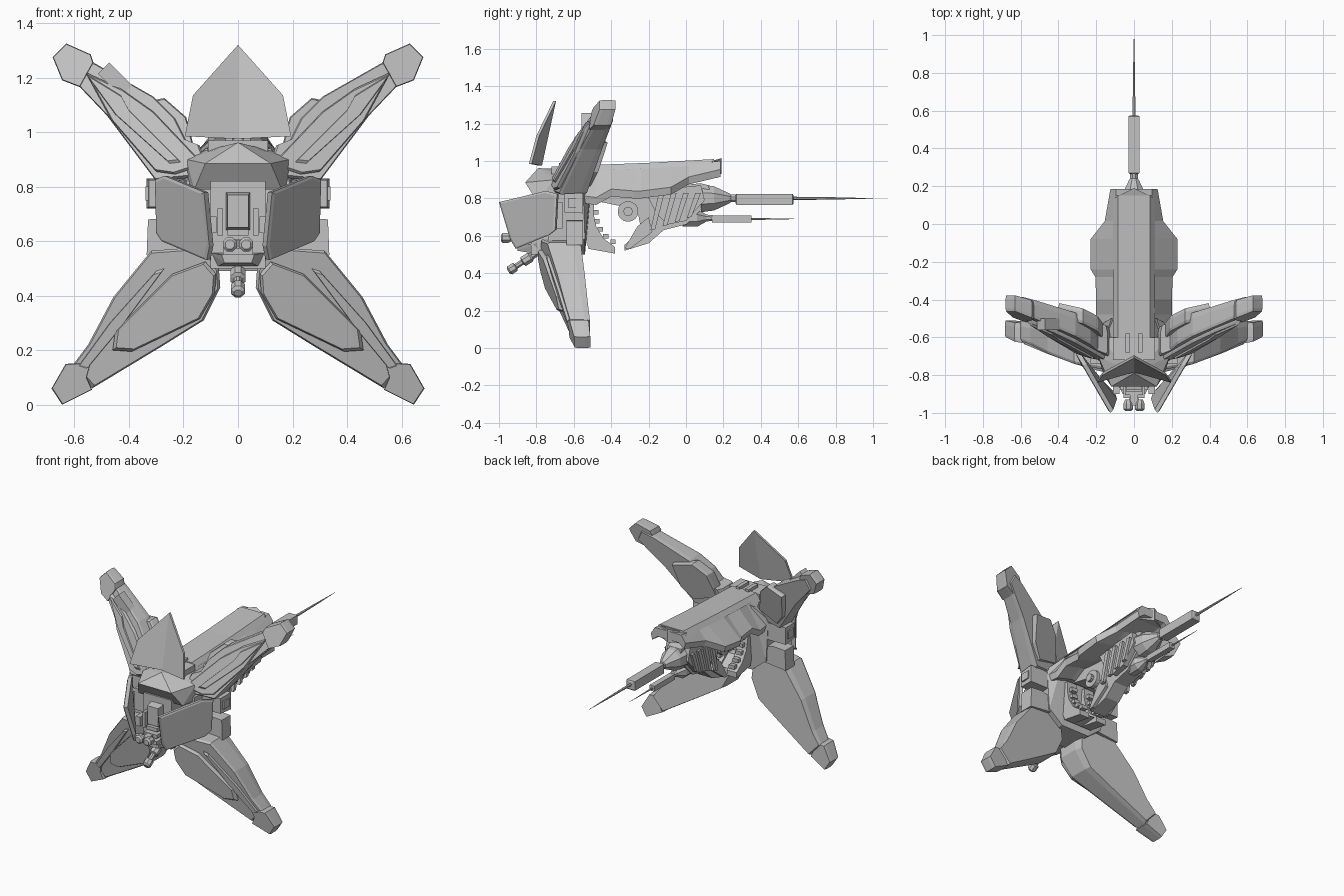
import bpy, bmesh, math
from mathutils import Vector

cube = bpy.data.objects.get("Cube")
if cube:
    bpy.data.objects.remove(cube, do_unlink=True)

grey = bpy.data.materials.new("hull_grey")
grey.use_nodes = True
grey.diffuse_color = (0.54, 0.54, 0.54, 1)
grey.node_tree.nodes["Principled BSDF"].inputs["Base Color"].default_value = (0.54, 0.54, 0.54, 1)


def finish(name, bm, mirror=False):
    bmesh.ops.recalc_face_normals(bm, faces=bm.faces[:])
    me = bpy.data.meshes.new(name)
    bm.to_mesh(me)
    bm.free()
    me.materials.append(grey)
    ob = bpy.data.objects.new(name, me)
    bpy.context.collection.objects.link(ob)
    if mirror:
        ob.modifiers.new("Mirror", 'MIRROR')
    return ob


def loft(name, rings, mirror=False):
    """Join rings of equal point count and cap both ends."""
    bm = bmesh.new()
    vs = [[bm.verts.new(p) for p in r] for r in rings]
    n = len(rings[0])
    for a, b in zip(vs, vs[1:]):
        for i in range(n):
            j = (i + 1) % n
            bm.faces.new((a[i], a[j], b[j], b[i]))
    bm.faces.new(vs[0])
    bm.faces.new(vs[-1])
    return finish(name, bm, mirror)


def convex(name, pts, mirror=False):
    bm = bmesh.new()
    for p in pts:
        bm.verts.new(p)
    bmesh.ops.convex_hull(bm, input=bm.verts[:])
    return finish(name, bm, mirror)


def box(name, x, y, z, mirror=False, taper=1.0):
    """Box from ranges; taper shrinks the front end."""
    cx, cz = sum(x) / 2, sum(z) / 2
    ring = [(x[0], z[0]), (x[1], z[0]), (x[1], z[1]), (x[0], z[1])]
    return loft(name, [[(cx + (a - cx) * taper, y[0], cz + (b - cz) * taper) for a, b in ring],
                       [(a, y[1], b) for a, b in ring]], mirror)


def plate(name, yz, x0, x1, mirror=False):
    return loft(name, [[(x, y, z) for y, z in yz] for x in (x0, x1)], mirror)


def tube(name, prof, z, sides, x=0.0, mirror=False):
    """Lathe of (y, radius) steps along y."""
    ang = [math.tau * (i + 0.5) / sides for i in range(sides)]
    return loft(name, [[(x + r * math.cos(a), y, z + r * math.sin(a)) for a in ang]
                       for y, r in prof], mirror)


def slab(name, outline, front, thick, raise_by=0.0, edge=0.015, inset=0.96):
    """Bevelled plate whose front lies on a sloped plane."""
    cx = sum(p[0] for p in outline) / len(outline)
    cz = sum(p[1] for p in outline) / len(outline)

    def ring(k, dy):
        pts = [(cx + (x - cx) * k, cz + (z - cz) * k) for x, z in outline]
        return [(x, front(x, z) - raise_by + dy(x, z), z) for x, z in pts]
    return loft(name, [ring(inset, lambda x, z: 0), ring(1, lambda x, z: edge),
                       ring(1, lambda x, z: thick(x, z) * 0.75), ring(inset, thick)], True)


# Upper arms
def up_s(x, z):
    return (x + z - 0.98) * 0.707


def up_front(x, z):
    return -0.72 + 0.39 * up_s(x, z)


def up_thick(x, z):
    return 0.16 - 0.11 * up_s(x, z)


slab("upper_arm", [(.10, .84), (.14, .95), (.19, .97), (.23, 1.05), (.31, 1.13), (.53, 1.255), (.60, 1.28),
                   (.63, 1.22), (.58, 1.165), (.48, 1.06), (.30, .82)], up_front, up_thick)
slab("upper_arm_tip", [(.53, 1.255), (.54, 1.285), (.63, 1.325), (.68, 1.275), (.645, 1.19), (.58, 1.165)],
     up_front, up_thick, 0.01)
slab("upper_arm_panel", [(.56, 1.22), (.43, 1.16), (.31, 1.075), (.125, .88), (.23, .845), (.30, .855),
                         (.465, 1.045)], up_front, lambda x, z: .05, .02, .012, .95)
slab("upper_arm_rib", [(.56, 1.215), (.43, 1.135), (.40, 1.08), (.21, .89), (.25, .885), (.45, 1.065)],
     up_front, lambda x, z: .04, .03, .008, .94)
slab("upper_arm_back_plate", [(.15, .90), (.19, 1.055), (.27, 1.125), (.40, 1.10), (.37, .94), (.30, .86)],
     lambda x, z: up_front(x, z) + .08, lambda x, z: .08)
convex("arm_sensor_block", [(-.50 + a * .7 + b * .7, y, 1.20 - a * .7 + b * .7) for a in (-.02, .14)
                            for b in (0, .06) for y in (-.56, -.50)])


# Lower arms
def low_s(x, z):
    return (x - z + 0.35) * 0.707


def low_front(x, z):
    return -0.76 + 0.25 * low_s(x, z)


def low_thick(x, z):
    return 0.19 - 0.15 * low_s(x, z)


slab("lower_arm", [(.07, .50), (.12, .58), (.318, .565), (.457, .395), (.55, .22), (.61, .14),
                   (.535, .06), (.27, .22), (.125, .31), (.065, .43)], low_front, low_thick)
slab("lower_arm_tip", [(.54, .155), (.632, .15), (.684, .06), (.645, 0), (.535, .055), (.555, .10)],
     low_front, low_thick, 0.01)
slab("lower_arm_panel", [(.08, .48), (.12, .525), (.24, .48), (.45, .27), (.46, .20), (.39, .195),
                         (.14, .315), (.085, .41)], low_front, lambda x, z: .06, .025, .015, .94)
slab("lower_arm_rib", [(.27, .50), (.30, .49), (.47, .30), (.59, .135), (.56, .125), (.44, .27)],
     low_front, lambda x, z: .04, .015, .01, .93)

# Floating crest with a folded centre line
crest = [(0, -.71, 1.32), (.165, -.80, 1.135), (.195, -.84, .985), (0, -.785, .975)]
for side in (1, -1):
    loft("crest_half", [[(side * x, y + d, z) for x, y, z in crest] for d in (0, .015)])

# Hub, collar and shoulder pods
convex("hub", [(s * x, y, z) for s in (1, -1) for x, y, z in
               [(.19, -.72, .82), (.21, -.55, .85), (.17, -.74, .56), (.20, -.54, .58),
                (.09, -.72, .49), (.10, -.54, .50), (.12, -.5, .94)]])
convex("collar", [(0, -.79, .962), (0, -.86, .885), (0, -.55, .95)] +
       [(s * x, y, z) for s in (1, -1) for x, y, z in
        [(.19, -.70, .90), (.12, -.86, .885), (.17, -.62, .92), (.16, -.80, .79), (.20, -.60, .80)]])
box("shoulder_pod", (.18, .335), (-.65, -.55), (.72, .83), True, .9)
box("shoulder_pod_rim", (.28, .34), (-.63, -.57), (.75, .80), True)
convex("hip_pod", [(x, y, z) for y in (-.64, -.55) for x, z in
                   [(.15, .57), (.335, .55), (.33, .68), (.25, .685), (.15, .66)]], True)
box("neck_vent", (.02, .045), (-.68, -.58), (.93, .99), True)
box("neck_bridge", (-.11, .11), (-.72, -.6), (.90, .97))

# Side shields
shield = [(.125, -1.0, .78), (.27, -.75, .84), (.305, -.69, .825), (.30, -.70, .63),
          (.28, -.74, .60), (.115, -.91, .53), (.105, -.94, .58)]
mid = sum((Vector(p) for p in shield), Vector()) / len(shield)
inward = Vector((-.83, .56, .1)) * .022
loft("side_shield", [[mid + (Vector(p) - mid) * k + inward * d for p in shield]
                     for k, d in ((.93, -.2), (1, 0), (.97, 1))], True)
box("shield_hinge", (.14, .23), (-.74, -.66), (.64, .78), True)

# Cockpit and chin
box("cockpit_back", (-.10, .10), (-.83, -.70), (.50, .82))
box("cockpit_seat", (-.045, .045), (-.88, -.82), (.64, .78), taper=.85)
box("cockpit_post", (.055, .075), (-.88, -.82), (.62, .72), True)
box("cockpit_console", (.078, .11), (-.90, -.82), (.63, .69), True)
convex("chin", [(s * x, y, z) for s in (1, -1) for x, y, z in
                [(.11, -.80, .56), (.06, -.90, .55), (.05, -.90, .52), (.09, -.78, .50)]])
for i in range(3):
    box("jaw_bar", (-.055 + i * .008, .055 - i * .008), (-.92 + i * .015, -.82),
        (.55 + i * .035, .573 + i * .035))
box("muzzle_link", (-.02, .02), (-.96, -.85), (.58, .605))
tube("muzzle", [(-.99, .018), (-.98, .028), (-.95, .028), (-.93, .018)], .588, 8, .03, True)
gun = tube("chin_gun", [(-.12, .015), (-.11, .027), (-.075, .027), (-.07, .016), (-.03, .016),
                        (-.025, .03), (.02, .03), (.03, .02), (.09, .02)], 0, 8)
gun.rotation_euler.x = math.radians(33)
gun.location = (0, -.85, .475)

# Long rear hull
shell = [(-.60, .10, .95, .20, .78), (-.48, .10, .952, .20, .765), (-.40, .10, .954, .20, .81),
         (-.28, .10, .957, .205, .80), (-.24, .10, .96, .23, .80), (-.08, .10, .97, .23, .82),
         (.015, .10, .98, .155, .875), (.185, .095, 1.0, .125, .915)]
loft("rear_hull", [[(xt, y, zt), (xs, y, zb + .04), (xs - .01, y, zb), (xt * .8, y, zb + .03),
                    (-xt * .8, y, zb + .03), (.01 - xs, y, zb), (-xs, y, zb + .04), (-xt, y, zt)]
                   for y, xt, zt, xs, zb in shell])
loft("hull_spine", [[(.11, y, z - .03), (.085, y, z), (-.085, y, z), (-.11, y, z - .03)]
                    for y, z in ((-.6, .975), (-.2, .99), (.15, 1.01))])
convex("spine_point", [(0, .19, 1.015), (0, .19, .93)] +
       [(s, .14, z) for s in (.1, -.1) for z in (.93, 1.0)])

# Machinery under the hull
plate("engine_core", [(-.5, .84), (.08, .88), (.12, .87), (.14, .80), (.10, .76), (0, .66), (-.12, .63),
                      (-.20, .56), (-.33, .52), (-.33, .55), (-.24, .63), (-.26, .74), (-.5, .79)], -.05, .05)
plate("engine_cheek", [(-.22, .84), (.08, .87), (.10, .79), (.0, .68), (-.10, .66), (-.16, .72)],
      .05, .085, True)
for i in range(4):
    y = -.19 + i * .065
    plate("engine_rib", [(y, .63 + i * .022), (y + .025, .635 + i * .022), (y + .075, .83), (y + .045, .83)],
          .08, .10, True)
plate("front_claw", [(-.53, .78), (-.49, .78), (-.495, .72), (-.48, .65), (-.44, .585), (-.38, .54),
                     (-.38, .505), (-.52, .53), (-.545, .60)], .03, .10, True)
plate("claw_bridge", [(-.54, .60), (-.48, .60), (-.40, .54), (-.52, .53)], -.05, .05)
plate("rear_claw", [(-.33, .53), (-.30, .53), (-.18, .62), (-.20, .70), (-.26, .65)], .03, .07, True)


def wheel(name, radius, x0, x1, sides):
    plate(name, [(-.31 + radius * math.cos(math.tau * i / sides), .73 + radius * math.sin(math.tau * i / sides))
                 for i in range(sides)], x0, x1, True)


wheel("gear_disc", .055, .04, .07, 16)
wheel("gear_hub", .025, .07, .09, 10)

# Teeth along the inner edge of the front claw
for i in range(5):
    a = math.radians(178 + i * 16)
    y, z = -.31 + .172 * math.cos(a), .72 + .172 * math.sin(a)
    box("claw_tooth", (.045, .085), (y - .014, y + .014), (z - .012, z + .012), True)

# Rear lances
tube("upper_lance", [(.08, .08), (.15, .07), (.23, .03), (.24, .022), (.27, .022)], .80, 8)
tube("upper_lance_barrel", [(.265, .03), (.27, .042), (.57, .042), (.575, .03)], .795, 4)
tube("upper_spike", [(.57, .009), (.80, .006), (1.0, .001)], .80, 6)
tube("lower_lance", [(-.02, .05), (.06, .05), (.11, .02), (.15, .015)], .695, 8)
tube("lower_lance_barrel", [(.14, .025), (.35, .025)], .69, 4)
tube("lower_spike", [(.345, .006), (.58, .001)], .69, 6)
